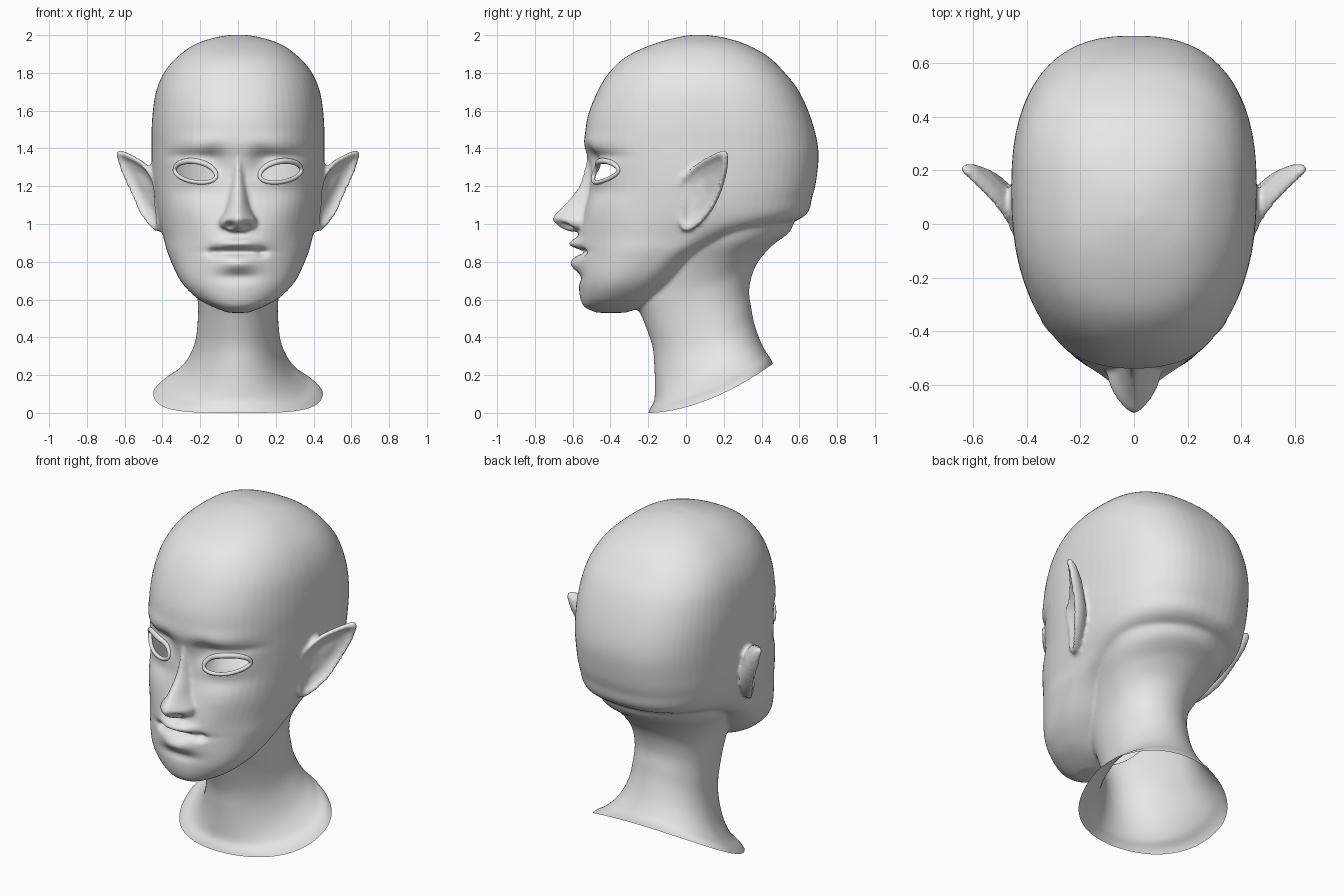
import bpy, bmesh, math
from mathutils import Vector
from mathutils.bvhtree import BVHTree

cube = bpy.data.objects.get("Cube")
if cube:
    bpy.data.objects.remove(cube, do_unlink=True)

clay = bpy.data.materials.new("plain_grey")
clay.use_nodes = True
clay.diffuse_color = (0.8, 0.8, 0.8, 1)
clay.node_tree.nodes["Principled BSDF"].inputs["Base Color"].default_value = (0.8, 0.8, 0.8, 1)


def spline(rows, steps, closed=False):
    """Smooth curve through rows of numbers."""
    n = len(rows)
    pick = (lambda i: rows[i % n]) if closed else (lambda i: rows[min(max(i, 0), n - 1)])
    out = []
    for i in range(n if closed else n - 1):
        for k in range(steps):
            t = k / steps
            out.append([b + 0.5 * t * (c - a + t * (2 * a - 5 * b + 4 * c - d + t * (3 * (b - c) + d - a)))
                        for a, b, c, d in zip(pick(i - 1), pick(i), pick(i + 1), pick(i + 2))])
    if not closed:
        out.append(list(rows[-1]))
    return out


def loft(bm, rings):
    """Closed skin through rings of points."""
    loops = [[bm.verts.new(p) for p in ring] for ring in rings]
    n = len(loops[0])
    for a, b in zip(loops, loops[1:]):
        for i in range(n):
            j = (i + 1) % n
            bm.faces.new((a[i], a[j], b[j], b[i]))
    bm.faces.new(loops[0])
    bm.faces.new(loops[-1])


def section(zf, zb, yf, ym, yb, w, nf=2.3, nb=2.5, sides=64):
    """Egg-shaped ring from front yf to back yb, widest at ym."""
    ring = []
    for i in range(sides):
        a = 2 * math.pi * i / sides
        c, s = math.cos(a), math.sin(a)
        p = 2 / (nf if s < 0 else nb)
        x = w * math.copysign(abs(c) ** p, c)
        y = ym + abs(s) ** p * ((yf - ym) if s < 0 else (yb - ym))
        t = max(0, (y - yf) / (yb - yf))
        ring.append((x, y, zf + (zb - zf) * t ** 1.8))
    return ring


body = bmesh.new()

# skull and jaw: height, front, widest, back, half width
SKULL = [
    (0.53, -0.47, -0.40, -0.32, 0.05), (0.56, -0.53, -0.38, -0.23, 0.13),
    (0.61, -0.55, -0.35, -0.16, 0.22), (0.70, -0.565, -0.27, -0.05, 0.305),
    (0.84, -0.57, -0.12, 0.09, 0.37), (0.93, -0.57, -0.02, 0.3, 0.395),
    (1.03, -0.55, 0.07, 0.61, 0.425), (1.15, -0.52, 0.1, 0.67, 0.445),
    (1.27, -0.505, 0.1, 0.695, 0.455), (1.40, -0.53, 0.12, 0.70, 0.457),
    (1.55, -0.525, 0.13, 0.665, 0.455), (1.70, -0.47, 0.12, 0.60, 0.434),
    (1.81, -0.40, 0.11, 0.515, 0.386), (1.89, -0.31, 0.09, 0.43, 0.315),
    (1.95, -0.18, 0.07, 0.32, 0.23), (1.985, -0.06, 0.07, 0.21, 0.13),
    (2.0, 0.02, 0.07, 0.12, 0.05)]
loft(body, [section(z, z, f, m, b, w) for z, f, m, b, w in spline(SKULL, 6)])

# neck: front height, back height, front, back, half width
NECK = [
    (-0.2, 0.06, -0.26, 0.52, 0.6), (0, 0.26, -0.2, 0.46, 0.45),
    (0.06, 0.32, -0.17, 0.425, 0.36), (0.14, 0.39, -0.165, 0.39, 0.285),
    (0.25, 0.48, -0.168, 0.36, 0.235), (0.36, 0.56, -0.18, 0.345, 0.217),
    (0.5, 0.66, -0.23, 0.335, 0.212), (0.62, 0.78, -0.28, 0.37, 0.225),
    (0.75, 0.88, -0.28, 0.45, 0.27), (0.88, 0.96, -0.25, 0.55, 0.33),
    (1.0, 1.05, -0.2, 0.58, 0.36)]
loft(body, [section(zf, zb, f, f + 0.6 * (b - f), b, w, 2, 2)
            for zf, zb, f, b, w in spline(NECK, 6)])

# nose: height, front, widest, half width
NOSE = [
    (1.40, -0.52, -0.4, 0.04), (1.30, -0.535, -0.42, 0.045), (1.20, -0.567, -0.45, 0.053),
    (1.10, -0.645, -0.48, 0.068), (1.05, -0.695, -0.52, 0.085), (1.02, -0.705, -0.55, 0.1),
    (0.985, -0.675, -0.55, 0.095), (0.96, -0.62, -0.53, 0.06)]
loft(body, [section(z, z, f, m, -0.3, w, 1.6, 2) for z, f, m, w in spline(NOSE, 4)])

# pointed ears: rim outline, then a cupped shell described by scale and depth
RIM = [
    (0.44, -0.035, 1.22), (0.49, 0.05, 1.31), (0.56, 0.13, 1.36), (0.635, 0.205, 1.385),
    (0.62, 0.21, 1.30), (0.565, 0.175, 1.17), (0.515, 0.12, 1.06), (0.46, 0.05, 0.985),
    (0.425, 0.0, 0.965), (0.42, -0.03, 1.0), (0.43, -0.02, 1.11)]
CUP = [(0.03, -0.075), (0.6, -0.062), (0.9, -0.035), (1.02, -0.01),
       (1.0, 0.012), (0.9, 0.01), (0.78, -0.012), (0.5, -0.03), (0.03, -0.036)]
rim = [Vector(p) for p in spline(RIM, 4, True)]
middle = sum(rim, Vector()) / len(rim)
facing = Vector((0.77, -0.64, 0))
for side in (1, -1):
    rings = []
    for scale, depth in CUP:
        pts = [middle + (p - middle) * scale + facing * depth for p in rim]
        rings.append([(side * p.x, p.y, p.z) for p in pts])
    loft(body, rings)

# fuse everything into one soft skin
bmesh.ops.recalc_face_normals(body, faces=body.faces)
rough = bpy.data.meshes.new("head_rough")
body.to_mesh(rough)
body.free()
head = bpy.data.objects.new("head", rough)
bpy.context.scene.collection.objects.link(head)
fuse = head.modifiers.new("fuse", 'REMESH')
fuse.mode = 'VOXEL'
fuse.voxel_size = 0.0105
soften = head.modifiers.new("soften", 'SMOOTH')
soften.factor = 0.5
soften.iterations = 6
bpy.context.view_layer.update()
graph = bpy.context.evaluated_depsgraph_get()
skin = bpy.data.meshes.new_from_object(head.evaluated_get(graph))
head.modifiers.clear()
head.data = skin
bpy.data.meshes.remove(rough)

bm = bmesh.new()
bm.from_mesh(skin)

# sculpt dabs on the face: x, z, spread x, spread z, push back
DABS = [
    (0.2, 1.43, 0.12, 0.035, -0.015),    # brow
    (0.13, 1.33, 0.045, 0.05, 0.035),    # inner socket
    (0.24, 1.36, 0.09, 0.02, 0.02),      # lid crease
    (0.225, 1.27, 0.09, 0.045, -0.015),  # lids
    (0.2, 1.17, 0.09, 0.03, 0.01),       # under eye
    (0.28, 1.08, 0.1, 0.07, -0.015),     # cheekbone
    (0.25, 0.88, 0.07, 0.08, 0.012),     # cheek hollow
    (0.045, 0.99, 0.018, 0.014, 0.045),  # nostril
    (0, 0.94, 0.012, 0.02, 0.008),       # groove over lip
    (0.045, 0.897, 0.05, 0.02, -0.036),  # upper lip
    (0, 0.852, 0.09, 0.012, 0.04),       # lip parting
    (0.125, 0.85, 0.02, 0.015, 0.025),   # mouth corner
    (0, 0.79, 0.065, 0.03, -0.042),      # lower lip
    (0, 0.72, 0.08, 0.02, 0.014),        # chin fold
    (0, 0.61, 0.08, 0.05, -0.01)]        # chin
for v in bm.verts:
    x, y, z = v.co
    if y > -0.2 or z < 0.5:
        continue
    fade = min(1, (-0.2 - y) / 0.12)
    push = 0
    for dx, dz, sx, sz, amount in DABS:
        for cx in {dx, -dx}:
            e = ((x - cx) / sx) ** 2 + ((z - dz) / sz) ** 2
            if e < 12:
                push += amount * math.exp(-e / 2)
    v.co.y += push * fade

# trim the open collar of the neck along its curved edge
def collar(y):
    return 0.26 * min(1, max(0, (y + 0.2) / 0.66)) ** 1.8


for v in bm.verts:
    v.co.z -= collar(v.co.y)
bmesh.ops.bisect_plane(bm, geom=bm.verts[:] + bm.edges[:] + bm.faces[:],
                       plane_co=(0, 0, 0), plane_no=(0, 0, 1), clear_inner=True)
for v in bm.verts:
    v.co.z += collar(v.co.y)

# eyelids follow the skin around each eye opening
EYE_X, EYE_Z, EYE_W, UP, DOWN = 0.225, 1.27, 0.11, 0.062, 0.048
surface = BVHTree.FromBMesh(bm)
for side, label in ((1, "left"), (-1, "right")):
    lid = bpy.data.curves.new(label + "_eyelid", 'CURVE')
    lid.dimensions = '3D'
    lid.bevel_depth = 0.011
    lid.bevel_resolution = 3
    path = lid.splines.new('POLY')
    count = 40
    path.points.add(count - 1)
    path.use_cyclic_u = True
    for i, point in enumerate(path.points):
        a = 2 * math.pi * i / count
        u, s = math.cos(a), math.sin(a)
        x = side * (EYE_X + EYE_W * u)
        z = EYE_Z + 0.015 * u + s * (UP if s > 0 else DOWN)
        hit = surface.ray_cast(Vector((x, -1, z)), Vector((0, 1, 0)))[0]
        point.co = (x, hit.y if hit else -0.42, z, 1)
        point.radius = 1 + 0.4 * max(0, s)
    lid.materials.append(clay)
    bpy.context.scene.collection.objects.link(bpy.data.objects.new(label + "_eyelid", lid))


# open the eyes
def in_eye(c):
    u = (abs(c.x) - EYE_X) / EYE_W
    h = c.z - EYE_Z - 0.015 * u
    return c.y < -0.2 and u * u + (h / (UP if h > 0 else DOWN)) ** 2 < 1


bmesh.ops.delete(bm, geom=[f for f in bm.faces if in_eye(f.calc_center_median())], context='FACES')

for f in bm.faces:
    f.smooth = True
    f.material_index = 0
bm.to_mesh(skin)
bm.free()
skin.materials.clear()
skin.materials.append(clay)
skin.name = "head"
